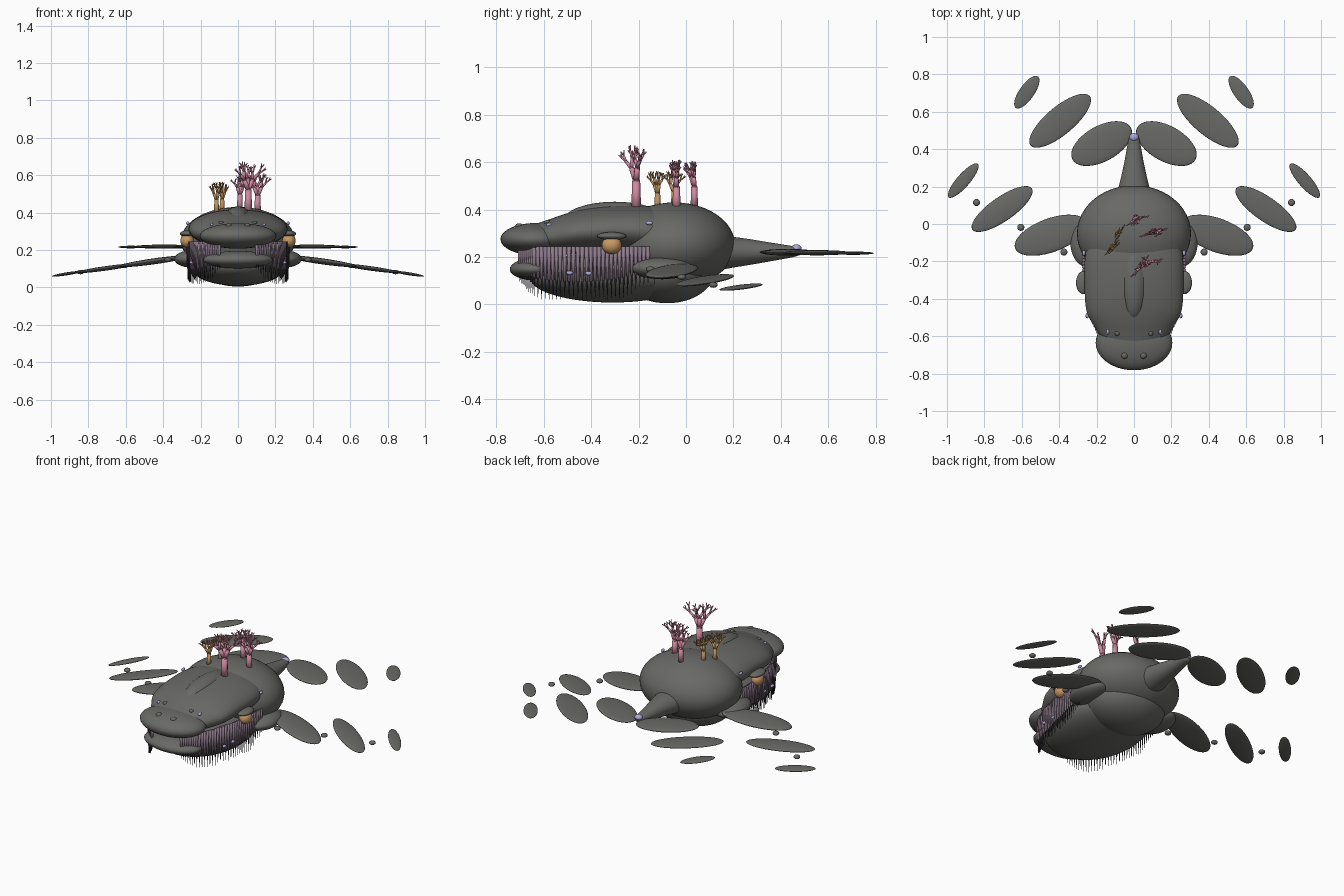
import bpy, bmesh, math, random
from mathutils import Matrix, Vector

random.seed(4)
cube = bpy.data.objects.get("Cube")
if cube:
    bpy.data.objects.remove(cube, do_unlink=True)


def material(name, r, g, b):
    m = bpy.data.materials.new(name)
    m.use_nodes = True
    m.diffuse_color = (r, g, b, 1)
    m.node_tree.nodes["Principled BSDF"].inputs["Base Color"].default_value = (r, g, b, 1)
    return m


SKIN = material("grey_skin", .14, .14, .132)
PINK = material("pink_coral", .62, .25, .35)
GOLD = material("golden_coral", .5, .29, .11)
AMBER = material("amber_eye", .58, .32, .13)
LILAC = material("lilac_spot", .42, .40, .72)
BALEEN = material("mauve_baleen", .26, .19, .25)
BRISTLE = material("dark_bristle", .05, .04, .05)


def finish(name, bm, mat, mirror=False):
    bmesh.ops.recalc_face_normals(bm, faces=bm.faces)
    me = bpy.data.meshes.new(name)
    bm.to_mesh(me)
    bm.free()
    me.materials.append(mat)
    me.shade_smooth()
    ob = bpy.data.objects.new(name, me)
    bpy.context.collection.objects.link(ob)
    if mirror:
        ob.modifiers.new("mirror", "MIRROR")
    return ob


def add_ball(bm, centre, radii, rot=Matrix(), seg=32):
    m = Matrix.Translation(centre) @ rot @ Matrix.Diagonal((*radii, 1))
    bmesh.ops.create_uvsphere(bm, u_segments=seg, v_segments=seg // 2, radius=1, matrix=m)


def ball(name, mat, centre, radii, rot=Matrix(), mirror=False, seg=32):
    bm = bmesh.new()
    add_ball(bm, centre, radii, rot, seg)
    return finish(name, bm, mat, mirror)


def add_cone(bm, a, b, r1, r2, sides=8):
    d = Vector(b) - Vector(a)
    m = Matrix.Translation((Vector(a) + Vector(b)) / 2) @ d.to_track_quat("Z", "Y").to_matrix().to_4x4()
    bmesh.ops.create_cone(bm, cap_ends=True, segments=sides, radius1=r1, radius2=r2,
                          depth=d.length, matrix=m)


def loft(name, mat, sections, n=20):
    """Rings along y, each given as (y, half width, top, bottom)."""
    bm = bmesh.new()
    rings = []
    for y, w, top, low in sections:
        ring = []
        for i in range(n):
            t = math.tau * i / n
            ring.append(bm.verts.new((w * math.cos(t), y,
                                      (top + low) / 2 + (top - low) / 2 * math.sin(t))))
        rings.append(ring)
    for p, q in zip(rings, rings[1:]):
        for i in range(n):
            j = (i + 1) % n
            bm.faces.new((p[i], p[j], q[j], q[i]))
    bm.faces.new(rings[0])
    bm.faces.new(rings[-1])
    ob = finish(name, bm, mat)
    ob.modifiers.new("smooth", "SUBSURF").levels = 2
    ob.modifiers["smooth"].render_levels = 2


# Body masses
ball("body", SKIN, (0, -.05, .25), (.305, .257, .18), seg=48)
ball("belly", SKIN, (0, -.08, .14), (.24, .2, .135), seg=48)
loft("head", SKIN, [(-.68, .1, .33, .22), (-.6, .19, .35, .215), (-.55, .21, .37, .21),
                    (-.49, .258, .39, .21), (-.4, .268, .41, .21), (-.28, .27, .42, .21),
                    (-.15, .27, .42, .2), (0, .22, .39, .2)])
ball("snout", SKIN, (0, -.635, .275), (.205, .147, .068), seg=40)
ball("head_ridge", SKIN, (0, -.3, .35), (.08, .22, .083))
ball("lower_jaw", SKIN, (0, -.31, .115), (.258, .35, .107), seg=48)
ball("lower_lip", SKIN, (0, -.635, .148), (.186, .108, .047), seg=40)

# Eyes, lids, nostrils and warts
ball("eye", AMBER, (.272, -.313, .25), (.036, .042, .038), mirror=True, seg=24)
ball("eyelid", SKIN, (.27, -.313, .288), (.04, .062, .017), mirror=True, seg=24)
ball("nostril", SKIN, (.05, -.703, .328), (.018, .018, .014), mirror=True, seg=16)
ball("brow_wart", SKIN, (.215, -.268, .355), (.019, .019, .016), mirror=True, seg=16)
ball("snout_wart", SKIN, (.09, -.585, .345), (.013, .013, .011), mirror=True, seg=16)

# Glowing spots along the sides
bm = bmesh.new()
for c in [(.268, -.155, .343), (.24, -.235, .34), (.238, -.3, .336),
          (.25, -.49, .133), (.252, -.41, .131), (.14, -.575, .335)]:
    add_ball(bm, c, (.009, .015, .009), seg=12)
finish("side_spots", bm, LILAC, True)

# Baleen plates and bristles hung along the mouth line
path = [Vector(p) for p in [(.1, -.7), (.165, -.64), (.215, -.53), (.25, -.4),
                            (.267, -.28), (.27, -.16)]]
plates, bristles = bmesh.new(), bmesh.new()
COUNT = 36
for k in range(COUNT):
    t = k / (COUNT - 1) * (len(path) - 1.001)
    i = int(t)
    x, y = path[i].lerp(path[i + 1], t - i)
    mid = .14 - .045 * math.sin(math.pi * k / COUNT)
    end = max(.025, .1 - .12 * math.sin(math.pi * k / COUNT)) + random.uniform(-.008, .008)
    add_cone(plates, (x, y, .245), (x, y, mid), .0095, .006)
    add_cone(bristles, (x, y, mid + .02), (x, y, end), .0045, .0008, 6)
finish("baleen_plates", plates, BALEEN, True)
finish("baleen_bristles", bristles, BRISTLE, True)


# Segmented pectoral fins, dipping outward
def fin(name, x, y, z, a, b, thick, yaw, dip):
    rot = Matrix.Rotation(math.radians(dip), 4, "Y") @ Matrix.Rotation(-math.radians(yaw), 4, "Z")
    ball(name, SKIN, (x, y, z), (a, b, thick), rot, True, 40)


ball("shoulder", SKIN, (.25, -.1, .152), (.09, .13, .046), mirror=True)
fin("inner_pectoral_fin", .445, -.06, .14, .205, .09, .016, 20, 8)
fin("middle_pectoral_fin", .705, .08, .102, .195, .065, .012, 34.5, 8)
fin("outer_pectoral_fin", .913, .232, .073, .119, .035, .008, 48.5, 9)
bm = bmesh.new()
for c in [(.375, -.15, .148), (.605, -.018, .115), (.842, .115, .082)]:
    add_ball(bm, c, (.019, .019, .012), seg=16)
finish("fin_joints", bm, SKIN, True)

# Tail and flukes
loft("tail", SKIN, [(.08, .12, .31, .13), (.18, .088, .287, .152), (.25, .07, .28, .162),
                    (.35, .048, .262, .18), (.46, .03, .245, .2), (.475, .02, .24, .205)])
ball("tail_light", LILAC, (0, .465, .237), (.024, .022, .016), seg=20)
fin("inner_fluke", .173, .43, .22, .178, .095, .014, 29, 0)
fin("middle_fluke", .395, .552, .218, .206, .075, .011, 40, 0)
fin("outer_fluke", .573, .705, .216, .103, .04, .007, 55, 0)


# Branching corals growing on the back
def grow(bm, a, d, side, length, r, level):
    b = a + d * length
    add_cone(bm, a, b, r, r * .8)
    add_ball(bm, b, (r * .8,) * 3, seg=8)
    if level == 0:
        return
    cross = side.cross(Vector((0, 0, 1)))
    for s in (-1, 0, 1) if level == 4 else (-1, 1):
        lean = s * random.uniform(.38, .62)
        nd = (d + side * lean + cross * random.uniform(-.28, .28) + Vector((0, 0, .12))).normalized()
        grow(bm, b, nd, side, length * random.uniform(.6, .78) if level < 4 else length * .5,
             r * .64, level - 1)


def coral(name, mat, x, y, z, height, r, heading):
    bm = bmesh.new()
    ang = math.radians(heading)
    grow(bm, Vector((x, y, z)), Vector((0, 0, 1)), Vector((math.cos(ang), math.sin(ang), 0)),
         height * .43, r, 4)
    finish(name, bm, mat)


coral("tall_pink_coral", PINK, .055, -.21, .4, .28, .021, 38)
coral("middle_pink_coral", PINK, .105, -.04, .4, .215, .018, 20)
coral("rear_pink_coral", PINK, .01, .035, .41, .2, .016, 30)
coral("front_golden_coral", GOLD, -.115, -.12, .39, .18, .014, 50)
coral("rear_golden_coral", GOLD, -.085, -.05, .4, .17, .014, 60)
